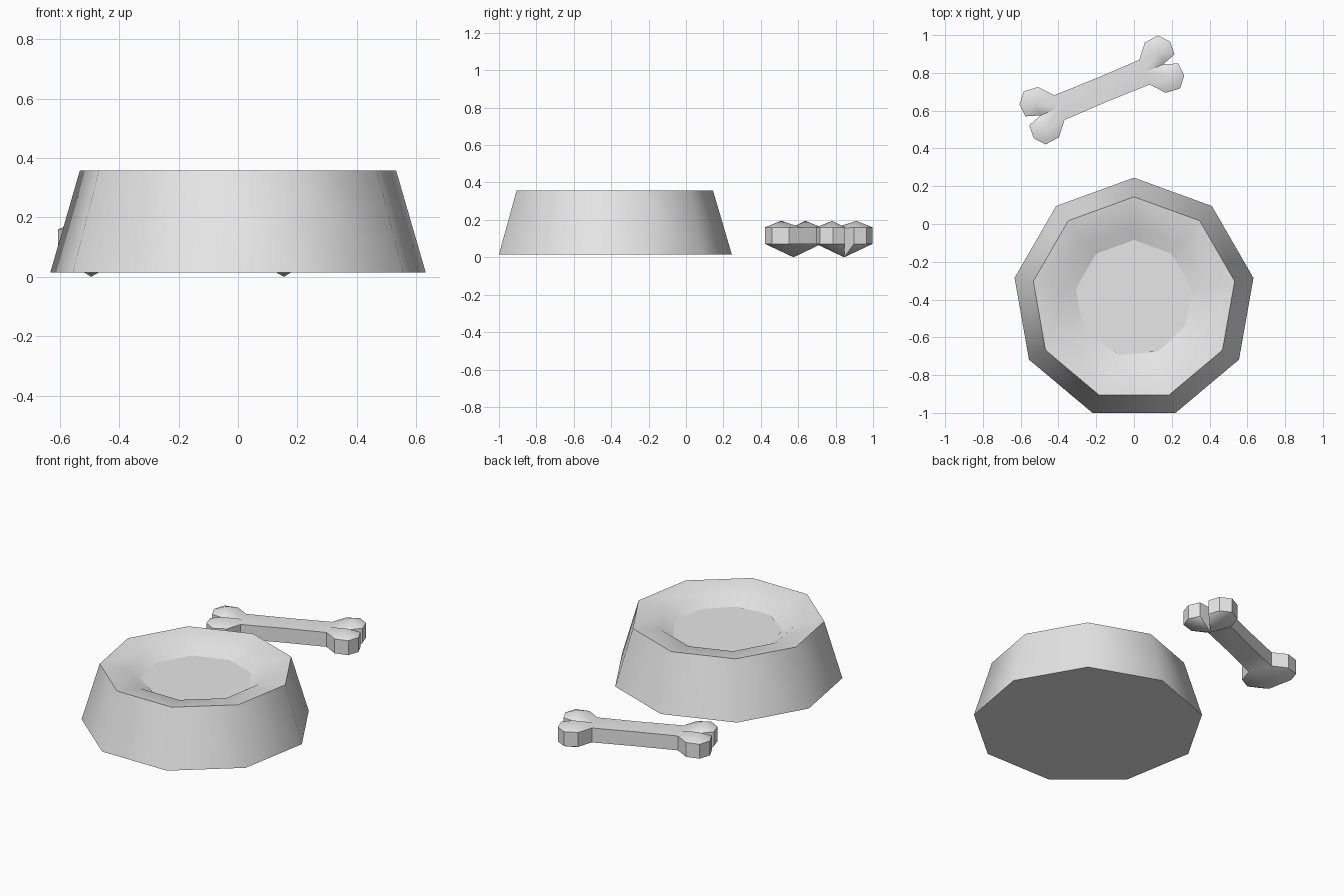
import bpy, bmesh
from math import sin, cos, pi, radians
from mathutils import Vector, Matrix

cube = bpy.data.objects.get("Cube")
if cube:
    bpy.data.objects.remove(cube)

grey = bpy.data.materials.new("light grey")
grey.use_nodes = True
grey.diffuse_color = (0.8, 0.8, 0.8, 1)
grey.node_tree.nodes["Principled BSDF"].inputs["Base Color"].default_value = (0.8, 0.8, 0.8, 1)


def finish(name, bm, angle):
    bmesh.ops.remove_doubles(bm, verts=bm.verts, dist=0.0005)
    bmesh.ops.recalc_face_normals(bm, faces=bm.faces)
    mesh = bpy.data.meshes.new(name)
    bm.to_mesh(mesh)
    bm.free()
    mesh.materials.append(grey)
    ob = bpy.data.objects.new(name, mesh)
    bpy.context.collection.objects.link(ob)
    bpy.ops.object.select_all(action='DESELECT')
    ob.select_set(True)
    bpy.context.view_layer.objects.active = ob
    bpy.ops.object.shade_smooth_by_angle(angle=radians(angle))
    return ob


def ring(bm, radius, z, sides=9):
    step = 2 * pi / sides
    return [bm.verts.new((radius * sin(i * step), radius * cos(i * step), z)) for i in range(sides)]


# Nine-sided bowl: base, sloped wall, soft inner lip and well
bm = bmesh.new()
profile = [(0.642, 0.015), (0.541, 0.358), (0.38, 0.33), (0.29, 0.27)]
rings = [ring(bm, r, z) for r, z in profile]
for low, high in zip(rings, rings[1:]):
    for i in range(9):
        j = (i + 1) % 9
        bm.faces.new((low[i], low[j], high[j], high[i]))
bm.faces.new(rings[0])
bm.faces.new(rings[-1])
bowl = finish("bowl", bm, 46)
bowl.location = (0, -0.397, 0)

# Flat fill lying in the well
bm = bmesh.new()
bm.faces.new(ring(bm, 0.315, 0.285)[::-1])
fill = finish("bowl_fill", bm, 46)
fill.location = (0, -0.39, 0)
fill.rotation_euler.z = radians(6)

# Bone: one quarter outline, mirrored to all four lobes
TOP, BOTTOM = 0.16, 0.072
outline = [(0, 0.068), (0.244, 0.071), (0.306, 0.144), (0.385, 0.152),
           (0.432, 0.097), (0.427, 0.026), (0.352, 0)]
bm = bmesh.new()


def face(points, sx, sy):
    bm.faces.new([bm.verts.new((x * sx, y * sy, z)) for x, y, z in points])


for sx in (1, -1):
    for sy in (1, -1):
        up = [(x, y, TOP) for x, y in outline]
        down = [(x, y, BOTTOM) for x, y in outline]
        up[-1] = (0.352, 0, TOP - 0.005)
        down[-1] = (0.352, 0, 0)
        # side walls
        for i in range(len(outline) - 1):
            face((up[i], up[i + 1], down[i + 1], down[i]), sx, sy)
        # shaft top and bottom
        for z, corner in ((TOP, up), (BOTTOM, down)):
            face(((0, 0, z), (0.244, 0, z), corner[1], corner[0]), sx, sy)
        # raised lobe on top
        peak = (0.355, 0.07, 0.195)
        loop = [(0.244, 0, TOP)] + up[1:]
        for i in range(len(loop)):
            face((loop[i], loop[(i + 1) % len(loop)], peak), sx, sy)
        # pointed underside fanning from the notch
        loop = [(0.244, 0, BOTTOM)] + down[1:-1]
        for a, b in zip(loop, loop[1:]):
            face((a, b, down[-1]), sx, sy)
bone = finish("bone", bm, 40)
bone.location = (-0.17, 0.71, 0)
bone.rotation_euler.z = radians(22.6)
